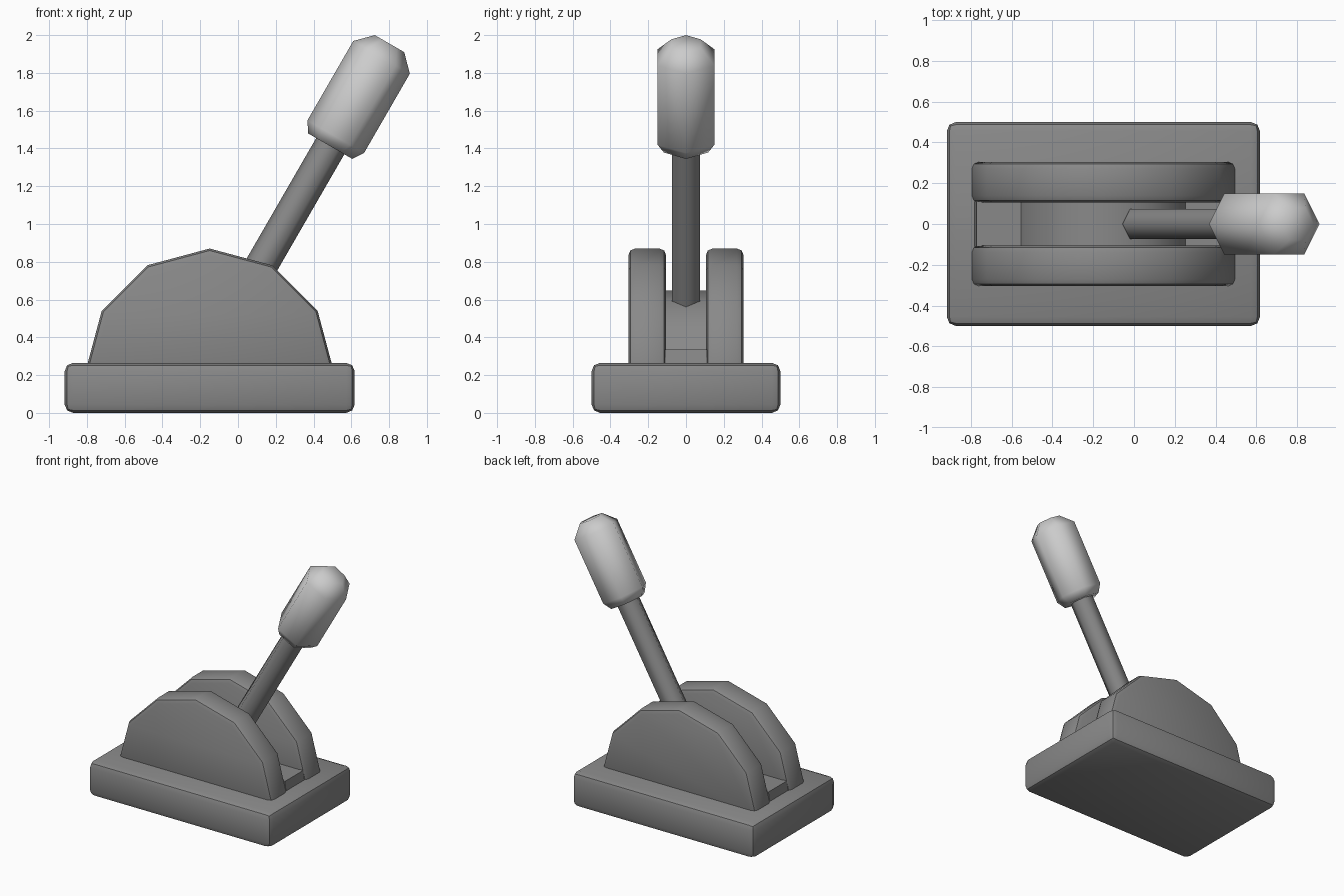
import bpy, bmesh, math
from mathutils import Matrix

if "Cube" in bpy.data.objects:
    bpy.data.objects.remove(bpy.data.objects["Cube"])


def material(name, v):
    m = bpy.data.materials.new(name)
    m.diffuse_color = (v, v, v, 1)
    m.use_nodes = True
    m.node_tree.nodes["Principled BSDF"].inputs["Base Color"].default_value = m.diffuse_color
    return m


DARK = material("dark grey", 0.25)
LIGHT = material("light grey", 0.6)


def finish(name, bm, mat, bevel=0.0, smooth=40):
    bmesh.ops.recalc_face_normals(bm, faces=bm.faces)
    me = bpy.data.meshes.new(name)
    bm.to_mesh(me)
    bm.free()
    me.materials.append(mat)
    ob = bpy.data.objects.new(name, me)
    bpy.context.collection.objects.link(ob)
    bpy.ops.object.select_all(action='DESELECT')
    ob.select_set(True)
    bpy.context.view_layer.objects.active = ob
    if bevel:
        b = ob.modifiers.new("bevel", 'BEVEL')
        b.width = bevel
        b.segments = 2
        b.limit_method = 'ANGLE'
        b.angle_limit = math.radians(60)
        bpy.ops.object.modifier_apply(modifier=b.name)
    bpy.ops.object.shade_smooth_by_angle(angle=math.radians(smooth))
    return ob


def prism(name, pts, y0, y1, mat, bevel=0.0):
    """Extrude an xz profile along y."""
    bm = bmesh.new()
    f = bm.faces.new([bm.verts.new((x, y0, z)) for x, z in pts])
    ext = bmesh.ops.extrude_face_region(bm, geom=[f])
    vs = [g for g in ext["geom"] if isinstance(g, bmesh.types.BMVert)]
    bmesh.ops.translate(bm, verts=vs, vec=(0, y1 - y0, 0))
    return finish(name, bm, mat, bevel)


def half_disc(r):
    """Upper half of a 12-sided disc about the pivot."""
    return [(-0.15 + r * math.cos(math.radians(a)), 0.21 + r * math.sin(math.radians(a)))
            for a in range(0, 181, 30)]


def hex_rod(name, rings, mat):
    """Six-sided lathe (distance along, radius), leaning 30 degrees to +x."""
    bm = bmesh.new()
    loops = []
    for t, r in rings:
        loops.append([bm.verts.new((-0.283 + r * math.cos(k * math.pi / 3),
                                    r * math.sin(k * math.pi / 3), t)) for k in range(6)])
    for a, b in zip(loops, loops[1:]):
        for k in range(6):
            bm.faces.new((a[k], a[(k + 1) % 6], b[(k + 1) % 6], b[k]))
    bm.faces.new(loops[0])
    bm.faces.new(loops[-1])
    bmesh.ops.transform(bm, matrix=Matrix.Rotation(math.radians(30), 4, 'Y'), verts=bm.verts)
    return finish(name, bm, mat, smooth=62)


# base block
prism("base", [(-0.918, 0), (0.618, 0), (0.618, 0.265), (-0.918, 0.265)], -0.5, 0.5, DARK, 0.045)

# two rounded housing cheeks with the slot between them
for side, y0, y1 in (("front", -0.305, -0.105), ("back", 0.105, 0.305)):
    prism(side + "_cheek", half_disc(0.66), y0, y1, DARK, 0.035)

# slot floor and inner drum
prism("slot_floor", [(-0.79, 0.21), (0.49, 0.21), (0.472, 0.335), (-0.772, 0.335)],
      -0.11, 0.11, DARK)
prism("inner_drum", half_disc(0.437), -0.11, 0.11, DARK)

# lever and grip
hex_rod("lever", [(0.527, 0.086), (1.6, 0.086)], DARK)
hex_rod("grip", [(1.467, 0.135), (1.525, 0.173), (2.01, 0.173), (2.094, 0.09)], LIGHT)
